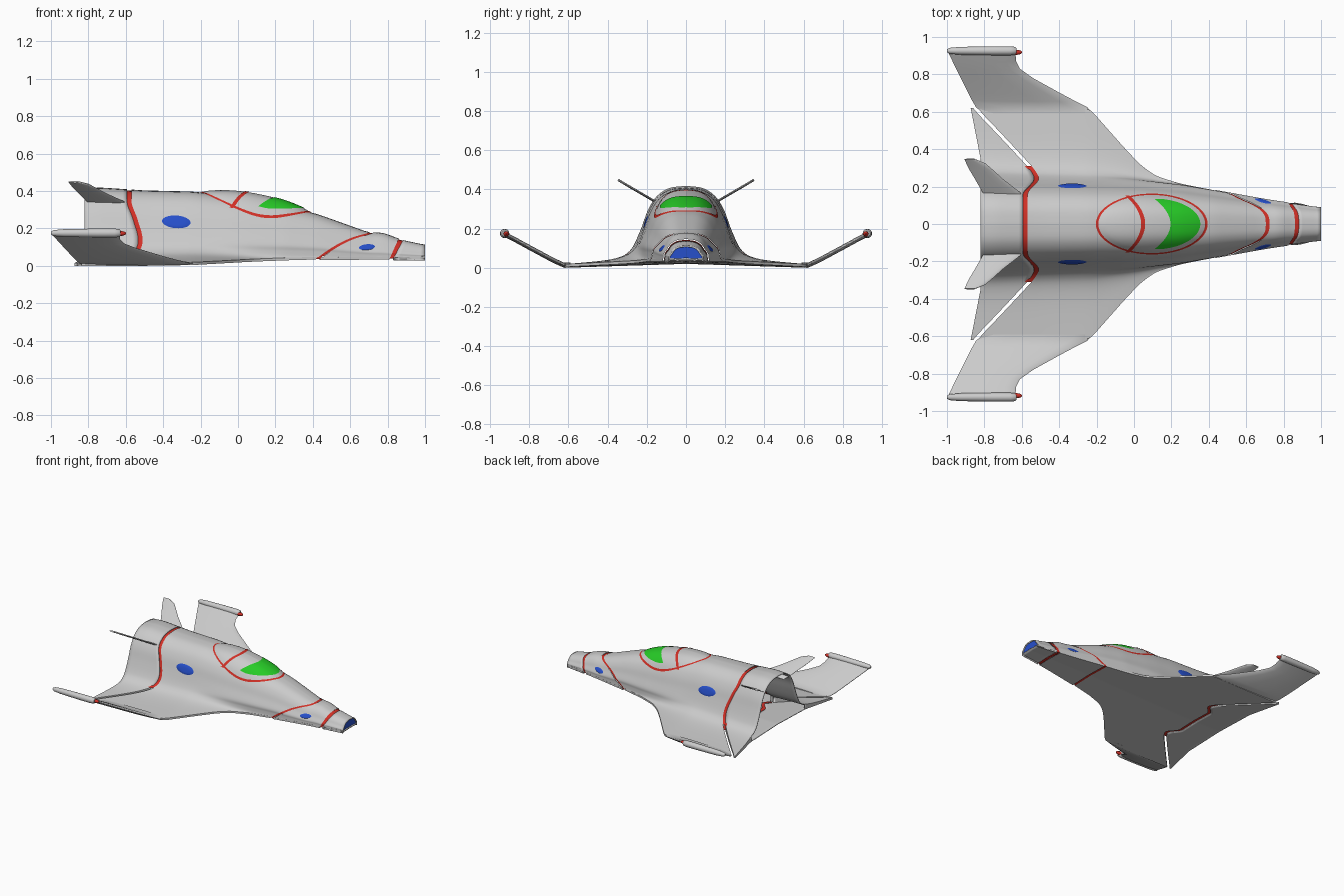
import bpy, math
from mathutils import Vector

if "Cube" in bpy.data.objects:
    bpy.data.objects.remove(bpy.data.objects["Cube"])

# ---------- helpers ----------
def lin(tab, x):
    if x <= tab[0][0]: return tab[0][1:]
    for p, q in zip(tab, tab[1:]):
        if x <= q[0]:
            t = (x - p[0]) / (q[0] - p[0])
            return tuple(u + (v - u) * t for u, v in zip(p[1:], q[1:]))
    return tab[-1][1:]

def soft(tab, x, win):
    rows = [lin(tab, x + win * k / 3) for k in range(-3, 4)]
    return [sum(c) / 7 for c in zip(*rows)]

def material(name, rgb):
    m = bpy.data.materials.new(name)
    m.diffuse_color = (*rgb, 1)
    m.use_nodes = True
    m.node_tree.nodes["Principled BSDF"].inputs["Base Color"].default_value = m.diffuse_color
    return m

RED, BLUE, GREEN = (material("red", (.65, .03, .02)), material("blue", (.02, .08, .6)),
                    material("green", (.02, .6, .02)))

def make(name, verts, faces, mat=None, mirror=True, thick=0):
    me = bpy.data.meshes.new(name)
    me.from_pydata(verts, [], faces)
    me.validate()
    ob = bpy.data.objects.new(name, me)
    bpy.context.collection.objects.link(ob)
    if mat: me.materials.append(mat)
    bpy.ops.object.select_all(action='DESELECT')
    ob.select_set(True)
    bpy.context.view_layer.objects.active = ob
    bpy.ops.object.shade_smooth_by_angle(angle=math.radians(40))
    if mirror:
        m = ob.modifiers.new("mirror", 'MIRROR')
        m.use_axis = (False, True, False)
    if thick:
        s = ob.modifiers.new("wall", 'SOLIDIFY')
        s.thickness = thick
        s.offset = -1
    return ob

# ---------- blended hull surface ----------
# stations: x, top z, body half width, wing half width, belly z
HULL = [(-.9, .405, .262, .62, .02), (-.74, .419, .258, .62, .02), (-.5, .403, .25, .62, .02),
        (-.24, .397, .243, .62, .024), (-.05, .374, .236, .405, .028), (.04, .36, .23, .31, .03),
        (.12, .345, .222, .255, .032), (.25, .32, .208, .215, .036), (.43, .275, .178, .18, .04),
        (.7, .178, .13, .131, .04), (.78, .173, .118, .119, .04), (.86, .142, .106, .107, .04),
        (1, .112, .088, .089, .04)]
# profile: body width fraction, flare fraction, height fraction
KEYS = [(0, 0, 1), (.33, 0, .98), (.58, 0, .88), (.75, 0, .71), (.87, 0, .5), (1, 0, .3),
        (1, .08, .19), (1, .22, .115), (1, .5, .07), (1, 1, .04)]

def catmull(keys, n):
    k = [keys[0]] + keys + [keys[-1]]
    out = []
    for i in range(1, len(k) - 2):
        for s in range(n):
            t = s / n
            out.append(tuple(.5 * (2*b + (c-a)*t + (2*a-5*b+4*c-d)*t*t + (3*b-a-3*c+d)*t**3)
                             for a, b, c, d in zip(*k[i-1:i+3])))
    return out + [keys[-1]]

TOP = catmull(KEYS, 4)
PROF = TOP + [(a, f, 0) for a, f, b in reversed(TOP)]
N = len(TOP)

def hull(x, p, d=0):
    top, w, W, base = soft(HULL, x, .025)
    a, f, b = p
    y = a * (w - d) + f * (W - w)
    z = base - .02 * min(1, y / .62) + d
    return (x, y, z + (max(b * (top - base - 2*d), .014) if b else 0))

def span(p): return p[0] * .25 + p[1] * .37

def panel(name, rear, front, n, d=0, mat=None, thick=0, webs=(9, 9), limit=9):
    """Hull strip between two seam curves; webs close the ends outboard of a given y."""
    L = 2 * N
    verts = [hull(rear(p) + (front(p) - rear(p)) * i / n, p, d) for i in range(n + 1) for p in PROF]
    faces = [(i*L+j, (i+1)*L+j, (i+1)*L+j+1, i*L+j+1) for i in range(n) for j in range(L - 1)
             if span(PROF[j]) < limit]
    for end, w in enumerate(webs):
        o = end * n * L
        for j in range(N - 1):
            if span(PROF[j]) >= w:
                q = (o+j, o+j+1, o+L-2-j, o+L-1-j)
                faces.append(q[::-1] if end else q)
    return make(name, verts, faces, mat, thick=thick)

# ---------- seams and hull panels ----------
SEAM = [(0, -.57), (.17, -.57), (.21, -.53), (.24, -.505), (.265, -.515), (.3, -.54), (.62, -.84)]
REAR = [(.34, -.82), (.63, -.875)]
def tail_seam(p): return soft(SEAM, span(p), .015)[0]
def nose_seam(p): return .415 + .29 * p[2]
def tip_seam(p): return .81 + .05 * p[2]
def shift(f, dx): return lambda p: f(p) + dx
def flat(x): return lambda p: x

panel("main_hull", tail_seam, nose_seam, 44, webs=(.29, 9))
panel("tail_hull", lambda p: lin(REAR, span(p))[0], shift(tail_seam, -.024), 10,
      thick=.006, webs=(.33, .29))
panel("tail_seam_band", shift(tail_seam, -.03), shift(tail_seam, .005), 2, .006, RED, limit=.31)
panel("nose_hull", shift(nose_seam, .02), tip_seam, 14, -.003)
panel("nose_seam_band", shift(nose_seam, -.005), shift(nose_seam, .025), 2, .003, RED)
panel("nose_tip", shift(tip_seam, .022), flat(1), 6, thick=.008)
panel("tip_seam_band", shift(tip_seam, -.005), shift(tip_seam, .027), 2, .003, RED)
panel("nose_lens", flat(.96), flat(.993), 2, .009, BLUE, webs=(9, 0))

# ---------- wings and fins ----------
SECTION = [(0, 0), (.04, .5), (.15, .9), (.4, 1), (.75, .75), (1, .15)]
def blade(name, rows, th):
    """Thin aerofoil through rows of (y, z, leading x, trailing x)."""
    ring = SECTION + [(c, -t) for c, t in reversed(SECTION[1:])]
    m, verts, faces = len(ring), [], []
    for i, (y, z, le, te) in enumerate(rows):
        a, b = rows[max(i-1, 0)], rows[min(i+1, len(rows)-1)]
        up = Vector((0, a[1] - b[1], b[0] - a[0])).normalized()
        up = Vector((0, up.y, up.z))
        verts += [(le + (te-le)*c, y + up.y*t*th/2, z + up.z*t*th/2) for c, t in ring]
    for i in range(len(rows) - 1):
        faces += [(i*m+j, i*m+(j+1) % m, (i+1)*m+(j+1) % m, (i+1)*m+j) for j in range(m)]
    faces += [tuple(range(m))[::-1], tuple(range(len(verts)-m, len(verts)))]
    make(name, verts, faces)

blade("outer_wing", [(.59, .014, -.225, -.805), (.625, .014, -.25, -.845), (.66, .03, -.32, -.865),
                     (.70, .05, -.395, -.885), (.78, .093, -.54, -.925), (.83, .12, -.61, -.95),
                     (.87, .142, -.63, -.97), (.93, .173, -.635, -.998)], .024)
blade("tail_fin", [(.13, .322, -.58, -.78), (.17, .345, -.61, -.81), (.24, .386, -.70, -.85),
                   (.29, .415, -.755, -.88), (.325, .436, -.795, -.897), (.347, .449, -.85, -.907)], .012)

# wing tip pods with red emitters
def turned(name, prof, y, z, mat=None, n=20):
    verts = [(x, y + r*math.cos(k*math.tau/n), z + r*math.sin(k*math.tau/n))
             for x, r in prof for k in range(n)]
    faces = [(i*n+k, i*n+(k+1) % n, (i+1)*n+(k+1) % n, (i+1)*n+k)
             for i in range(len(prof)-1) for k in range(n)]
    faces += [tuple(range(n))[::-1], tuple(range(len(verts)-n, len(verts)))]
    make(name, verts, faces, mat)

turned("wingtip_pod", [(-1, .008), (-.985, .016), (-.93, .021), (-.75, .024), (-.66, .024),
                       (-.635, .021), (-.628, .014)], .926, .175)
turned("pod_emitter", [(-.64, .014), (-.62, .013), (-.605, .009), (-.598, .003)], .918, .173, RED, 14)

# ---------- canopy and surface details ----------
def lookup(x, axis, val):
    pts = [hull(x, p) for p in TOP]
    for p, q in zip(pts, pts[1:]):
        lo, hi = sorted((p[axis], q[axis]))
        if lo <= val <= hi and hi > lo:
            t = (val - p[axis]) / (q[axis] - p[axis])
            return p[3-axis] + (q[3-axis] - p[3-axis]) * t
    return pts[-1][3-axis]

CX, RX, RY = .095, .29, .158
def canopy_point(x, y, lift):
    q = ((x - CX) / RX)**2 + (y / RY)**2
    return (x, y, lookup(x, 1, abs(y)) + .036 * max(0, 1 - q)**.7 + lift)

def sheet(name, n, m, place, mat=None, mirror=False):
    verts = [place(i / n, j / m) for i in range(n + 1) for j in range(m + 1)]
    faces = [(i*(m+1)+j, (i+1)*(m+1)+j, (i+1)*(m+1)+j+1, i*(m+1)+j+1)
             for i in range(n) for j in range(m)]
    return make(name, verts, faces, mat, mirror)

def polar(r0, r1, lift):
    def place(u, v):
        r, t = r0 + (r1 - r0) * u, v * math.tau
        return canopy_point(CX + RX*r*math.cos(t), RY*r*math.sin(t), lift)
    return place

sheet("canopy", 12, 64, polar(.001, 1, .001))
sheet("canopy_seam", 2, 64, polar(.985, 1.03, .003), RED)

def glass(u, v):
    y = .134 * math.sin((u - .5) * math.pi)
    front = CX + .01 + .25 * math.sqrt(max(0, 1 - (y / .136)**2))
    back = .195 - .085 * (y / .134)**2
    return canopy_point(back + (max(front, back) - back) * v, y, .004)
sheet("windshield", 32, 14, glass, GREEN)

def bar(u, v):
    y = .306 * (u - .5)
    return canopy_point(.038 - .085 * (y / .153)**2 + .022 * v, y, .004)
sheet("canopy_crossbar", 28, 2, bar, RED)

# blue side ports, mirrored
for name, cx, cz, rx, rz, tilt in (("side_port", -.33, .235, .076, .034, -.06),
                                   ("nose_port", .69, .1, .046, .017, .08)):
    def port(u, v):
        t, r = v * math.tau, max(u, .001)
        dx, dz = rx*r*math.cos(t), rz*r*math.sin(t)
        x, z = cx + dx, cz + dz + tilt * dx
        return (x, lookup(x, 2, z) + .001 + .006 * (1 - r**4), z)
    sheet(name, 6, 36, port, BLUE, True)
